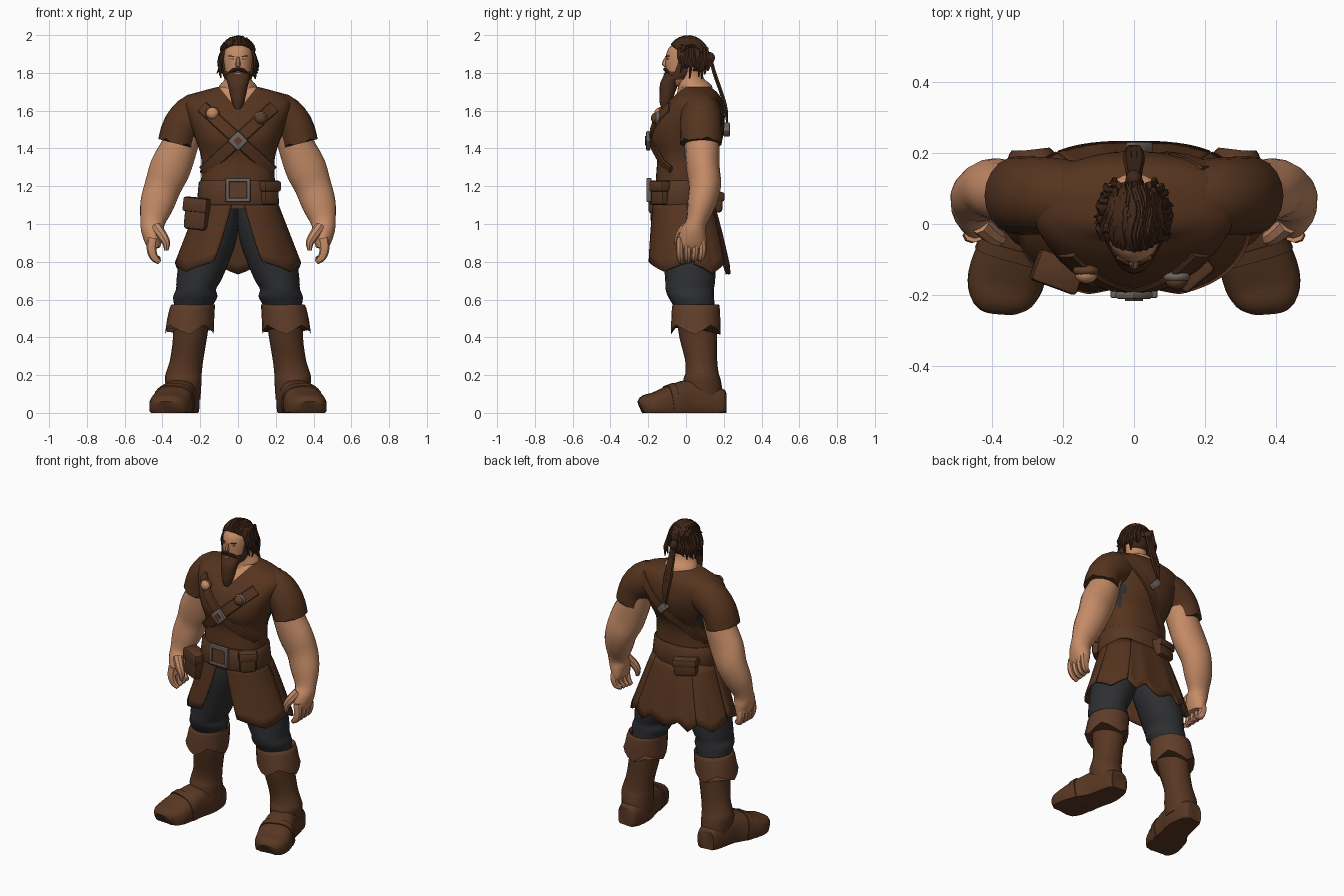
import bpy, bmesh, math, random
from mathutils import Vector, Matrix
from mathutils.bvhtree import BVHTree

random.seed(4)
if "Cube" in bpy.data.objects:
    bpy.data.objects.remove(bpy.data.objects["Cube"], do_unlink=True)
parts = []


def material(name, rgb):
    m = bpy.data.materials.new(name)
    m.use_nodes = True
    m.diffuse_color = (*rgb, 1)
    m.node_tree.nodes["Principled BSDF"].inputs["Base Color"].default_value = (*rgb, 1)
    return m


CLOTH = material("brown cloth", (.092, .034, .0135))
LEATHER = material("boot leather", (.097, .038, .0165))
TRIM = material("light leather", (.118, .047, .022))
SKIN = material("skin", (.56, .26, .135))
TROUSER = material("dark trouser", (.027, .028, .031))
HAIR = material("dark hair", (.05, .02, .0095))
BEARD = material("beard brown", (.075, .029, .013))
METAL = material("grey metal", (.16, .125, .11))


def add_mesh(name, bm, mats, rule=None):
    bmesh.ops.recalc_face_normals(bm, faces=bm.faces)
    if rule:
        for f in bm.faces:
            f.material_index = rule(f.calc_center_median())
    me = bpy.data.meshes.new(name)
    bm.to_mesh(me)
    bm.free()
    for m in mats:
        me.materials.append(m)
    ob = bpy.data.objects.new(name, me)
    bpy.context.collection.objects.link(ob)
    parts.append(ob)
    return ob


def smooth_rows(rows, steps):
    """Catmull-Rom interpolation of loft sections."""
    out = []
    for i in range(len(rows) - 1):
        a, b, c, d = rows[max(i - 1, 0)], rows[i], rows[i + 1], rows[min(i + 2, len(rows) - 1)]
        for k in range(steps):
            t = k / steps
            out.append([q + .5 * t * (r - p + t * (2 * p - 5 * q + 4 * r - s + t * (3 * (q - r) + s - p)))
                        for p, q, r, s in zip(a, b, c, d)])
    return out + [list(rows[-1])]


def tube(name, rows, mats, ref=None, n=16, p=2.0, steps=3, hem=None, rule=None, cuts=()):
    """Loft of rows (x, y, z, radius a, radius b); level rings unless ref is given."""
    rows = smooth_rows(rows, steps)
    bm = bmesh.new()
    rings = []
    for i, (x, y, z, ra, rb) in enumerate(rows):
        side, other = Vector((1, 0, 0)), Vector((0, 1, 0))
        if ref:
            t = (Vector(rows[min(i + 1, len(rows) - 1)][:3]) - Vector(rows[max(i - 1, 0)][:3])).normalized()
            side = Vector(ref)
            side = (side - t * side.dot(t)).normalized()
            other = t.cross(side)
        ring = []
        for k in range(n):
            a = math.tau * k / n
            c, s = math.cos(a), math.sin(a)
            v = Vector((x, y, z)) + side * (ra * math.copysign(abs(c) ** (2 / p), c)) \
                + other * (rb * math.copysign(abs(s) ** (2 / p), s))
            if hem and i == len(rows) - 1:
                v.z += hem(k)
            v.z = max(v.z, 0)
            ring.append(bm.verts.new(v))
        rings.append(ring)
    for r, q in zip(rings, rings[1:]):
        for k in range(n):
            bm.faces.new((r[k], r[(k + 1) % n], q[(k + 1) % n], q[k]))
    bm.faces.new(rings[0])
    bm.faces.new(rings[-1])
    for co, normal in cuts:
        bmesh.ops.bisect_plane(bm, geom=bm.verts[:] + bm.edges[:] + bm.faces[:], plane_co=co, plane_no=normal)
    return add_mesh(name, bm, mats, rule)


def box(name, loc, size, mat, rot=(0, 0, 0), bevel=0.0):
    bm = bmesh.new()
    bmesh.ops.create_cube(bm, size=1)
    bmesh.ops.scale(bm, vec=size, verts=bm.verts)
    if bevel:
        bmesh.ops.bevel(bm, geom=bm.edges[:], offset=bevel, segments=2, affect='EDGES', profile=.5)
    ob = add_mesh(name, bm, [mat])
    ob.location, ob.rotation_euler = loc, rot
    return ob


def ball(name, loc, size, mat, keep=None):
    bm = bmesh.new()
    bmesh.ops.create_uvsphere(bm, u_segments=20, v_segments=14, radius=1)
    bmesh.ops.transform(bm, matrix=Matrix.Translation(loc) @ Matrix.Diagonal((*size, 1)), verts=bm.verts)
    if keep:
        bad = [f for f in bm.faces if not keep(f.calc_center_median())]
        bmesh.ops.delete(bm, geom=bad, context='FACES')
    return add_mesh(name, bm, [mat])


# Tunic body with a cut V neck: height, half width, front y, back y
body = [(1.08, .2, -.165, .14), (1.23, .195, -.16, .125), (1.35, .195, -.155, .13), (1.45, .225, -.185, .18),
        (1.55, .26, -.165, .205), (1.64, .285, -.1, .195), (1.69, .23, -.05, .17), (1.725, .11, -.03, .13)]
torso = tube("tunic_body", [(0, (f + b) / 2, z, w, (b - f) / 2) for z, w, f, b in body], [CLOTH, SKIN, TROUSER],
             n=40, p=2.3, steps=4, cuts=[((0, 0, 1.6), (-1.25, 0, 1)), ((0, 0, 1.6), (1.25, 0, 1))],
             rule=lambda c: 1 if c.y < .03 and c.z > 1.6 + 1.25 * abs(c.x) else
             2 if abs(c.x) > .17 and -.01 < c.y < .13 and 1.36 < c.z < 1.49 else 0)
tree = BVHTree.FromPolygons([v.co for v in torso.data.vertices], [p.vertices[:] for p in torso.data.polygons])


def on_torso(x, z, side, lift=.001):
    hit = tree.ray_cast(Vector((x, side, z)), Vector((0, -side, 0)))[0]
    return (hit.y if hit else .04) + side * lift


def strap(name, ends, side, width):
    (x0, z0), (x1, z1) = ends
    pts = [(x0 + (x1 - x0) * i / 10, z0 + (z1 - z0) * i / 10) for i in range(11)]
    tube(name, [(x, on_torso(x, z, side), z, .009, width) for x, z in pts], [CLOTH],
         ref=(0, 1, 0), n=8, p=4, steps=1)


# Crossed straps, clasps and rosettes
strap("front_strap_left", [(.19, 1.62), (-.18, 1.28)], -1, .034)
strap("front_strap_right", [(-.19, 1.62), (.18, 1.28)], -1, .034)
strap("back_strap", [(.21, 1.65), (-.18, 1.26)], 1, .03)
box("chest_clasp", (0, -.2, 1.44), (.078, .024, .078), METAL, (0, math.pi / 4, 0), .008)
box("chest_clasp_centre", (0, -.211, 1.44), (.035, .012, .035), TRIM, (0, math.pi / 4, 0))
box("back_clasp", (.015, .216, 1.5), (.07, .034, .045), METAL, (0, math.pi / 4, 0), .008)
for side, x, z, mat in (("right", -.135, 1.585, SKIN), ("left", .12, 1.56, TRIM)):
    y = on_torso(x, z, -1, 0)
    ball("rosette_rim_" + side, (x, y - .004, z), (.038, .02, .036), METAL if x > 0 else TRIM)
    ball("rosette_" + side, (x, y - .014, z), (.032, .026, .031), mat)

# Belt, buckle and pouches
tube("belt", [(0, -.021, z, w, d) for z, w, d in ((1.1, .212, .167), (1.11, .218, .172), (1.22, .208, .16),
                                                 (1.23, .2, .154))], [LEATHER], n=40, p=2.3, steps=1)
box("buckle_plate", (0, -.193, 1.18), (.09, .012, .09), TRIM)
for s in (-1, 1):
    box("buckle_side_bar", (s * .056, -.196, 1.18), (.02, .026, .126), METAL, bevel=.004)
    box("buckle_cross_bar", (0, -.196, 1.18 + s * .053), (.126, .026, .02), METAL, bevel=.004)
for name, loc, size, turn in (("right_pouch", (-.215, -.135, 1.055), (.125, .08, .17), -.35),
                              ("left_pouch", (.165, -.135, 1.165), (.1, .06, .13), .7),
                              ("back_pouch", (-.1, .145, 1.12), (.14, .07, .11), .3)):
    tilt = .1 if loc[0] < 0 else 0
    box(name, loc, size, LEATHER, (0, tilt, turn), .018)
    box(name + "_flap", Vector(loc) + Vector((0, 0, size[2] * .27)), (size[0] + .012, size[1] + .014, size[2] * .45),
        LEATHER, (0, tilt, turn), .012)


# Skirt panels with pointed hems: angles run from the front, as (top, bottom)
def skirt_panel(name, start, end, drop, jags):
    bm = bmesh.new()
    grid = []
    for i in range(8):
        t, row = i / 7, []
        for j in range(19):
            u = j / 18
            a = math.radians((start[0] * (1 - t) + start[1] * t) * (1 - u) + (end[0] * (1 - t) + end[1] * t) * u)
            s, c = math.sin(a), math.cos(a)
            front, back = -.175 - .035 * t, .14 + .095 * t ** .8
            point = 1 - abs(2 * ((u * jags) % 1) - 1)
            power = .88 if c > 0 else .74
            row.append(bm.verts.new((math.copysign(abs(s) ** power, s) * (.205 + .128 * t),
                                     (front + back) / 2 - (back - front) / 2 * math.copysign(abs(c) ** power, c),
                                     1.13 - t * (drop + .05 * point))))
        grid.append(row)
    for r, q in zip(grid, grid[1:]):
        for j in range(18):
            bm.faces.new((r[j], r[j + 1], q[j + 1], q[j]))
    ob = add_mesh(name, bm, [CLOTH])
    ob.modifiers.new("thickness", 'SOLIDIFY').thickness = .012


for side, s in (("left", 1), ("right", -1)):
    skirt_panel("skirt_front_" + side, (s * 6, s * 20), (s * 95, s * 92), .33, 1)
    skirt_panel("skirt_back_" + side, (s * 93, s * 94), (s * 148, s * 145), .34, 1)
skirt_panel("skirt_back_middle", (146, 146), (214, 214), .345, 3)

# Limbs, built once and mirrored
for side, s in (("left", 1), ("right", -1)):
    def limb(name, rows, mat, **kw):
        tube(side + "_" + name, [(s * r[0], *r[1:]) for r in rows], [mat], **kw)

    limb("sleeve", [(.1, .065, 1.61, .1, .095), (.22, .078, 1.582, .108, .112), (.295, .08, 1.515, .11, .104),
                    (.325, .08, 1.425, .112, .1)], CLOTH, ref=(0, 1, 0), n=20, hem=lambda k: .014 * (k % 4 == 0))
    limb("arm", [(.27, .08, 1.53, .09, .09), (.31, .085, 1.41, .092, .098), (.357, .09, 1.3, .088, .11),
                 (.397, .1, 1.2, .085, .099), (.43, .08, 1.1, .074, .09), (.452, .055, 1.01, .055, .066),
                 (.452, .04, .96, .068, .06), (.447, .032, .9, .076, .044), (.44, .03, .87, .07, .03)],
         SKIN, ref=(0, 1, 0), n=18)
    for i, y in enumerate((-.03, .008, .045, .08)):
        limb("finger_%d" % i, [(.452, y, .925, .022, .028), (.458, y * 1.1, .87, .021, .026),
                               (.445, y, .825, .02, .022), (.415, y * .9, .797 + .006 * i, .013, .013)],
             SKIN, ref=(0, 1, 0), n=8)
    limb("thumb", [(.435, 0, .985, .03, .03), (.402, -.03, .94, .026, .027), (.38, -.04, .9, .021, .021),
                   (.38, -.042, .86, .011, .011)], SKIN, ref=(0, 1, 0), n=8)
    limb("trouser", [(.095, 0, 1.12, .1, .12), (.115, 0, 1.0, .118, .135), (.15, .01, .9, .138, .138),
                     (.18, .02, .8, .133, .138), (.208, .022, .7, .118, .132), (.222, .02, .655, .106, .128),
                     (.226, .027, .615, .117, .122), (.235, .04, .57, .104, .11), (.24, .05, .5, .1, .1)],
         TROUSER, n=20)
    limb("boot_shaft", [(.245, .055, .52, .098, .108), (.254, .065, .4, .09, .1), (.272, .08, .28, .088, .085),
                        (.287, .085, .21, .095, .088), (.29, .085, .17, .097, .1), (.285, .095, .07, .086, .105)],
         LEATHER, n=20)
    limb("boot_cuff", [(.235, .052, .555, .1, .105), (.235, .052, .575, .113, .12), (.243, .052, .55, .12, .127),
                       (.258, .052, .44, .129, .132)], TRIM, n=20, steps=2,
         hem=lambda k: (-.025, 0, .025, .01, -.01)[k % 5])
    limb("boot_foot", [(.287, .21, .05, .048, .06), (.287, .195, .05, .066, .078), (.29, .1, .05, .087, .11),
                       (.31, .01, .06, .09, .115), (.338, -.08, .05, .105, .095), (.363, -.16, .035, .108, .075),
                       (.375, -.215, .03, .09, .065), (.378, -.238, .022, .058, .042)],
         LEATHER, ref=(1, 0, 0), n=24, p=2.8)
    limb("toe_strap", [(.333, -.06, .055, .107, .104), (.343, -.095, .05, .11, .096)], LEATHER,
         ref=(1, 0, 0), n=24, p=2.8, steps=1)

# Neck, head and face
tube("neck", [(0, .045, 1.66, .12, .1), (0, .048, 1.73, .1, .09), (0, .02, 1.77, .068, .075),
              (0, .01, 1.83, .065, .07)], [SKIN], n=20)
tube("head", [(0, -.045, 1.73, .03, .035), (0, -.035, 1.765, .062, .068), (0, -.02, 1.82, .074, .088),
              (0, -.01, 1.88, .079, .098), (0, 0, 1.93, .074, .092), (0, 0, 1.965, .04, .05)], [SKIN], n=24)
tube("nose", [(0, -.1, 1.89, .007, .008), (0, -.113, 1.85, .013, .015), (0, -.108, 1.832, .011, .008)],
     [SKIN], n=8)
for s in (-1, 1):
    box("brow", (s * .034, -.098, 1.888), (.034, .012, .005), BEARD, (0, -s * .12, s * .3))
    box("eye", (s * .034, -.099, 1.873), (.02, .008, .005), METAL, (0, 0, s * .3))
    tube("moustache", [(0, -.112, 1.82, .009, .009), (s * .03, -.102, 1.812, .01, .01),
                       (s * .06, -.073, 1.785, .008, .008)], [HAIR], ref=(0, 0, 1), n=8)
    tube("sideburn", [(s * .076, -.015, 1.87, .01, .025), (s * .073, -.025, 1.81, .012, .035),
                      (s * .055, -.05, 1.765, .016, .04)], [BEARD], n=10)
box("lower_lip", (0, -.115, 1.797), (.03, .008, .007), SKIN)
tube("beard", [(0, -.052, 1.808, .069, .058), (0, -.065, 1.775, .066, .058), (0, -.088, 1.74, .054, .05),
               (0, -.1, 1.69, .044, .04), (0, -.108, 1.64, .031, .031), (0, -.11, 1.575, .005, .006)],
     [BEARD], n=16)

# Hair: cap, wavy swept strands, hanging locks, bun and tail
ball("hair_cap", (0, .012, 1.878), (.087, .106, .1), HAIR,
     lambda c: c.z > 1.925 or (c.y > -.025 and c.z > 1.84) or c.y > .03)
for i in range(54):
    u, phase = random.uniform(-.92, .92), random.uniform(0, math.tau)
    lift, stop = random.uniform(.94, 1.03), random.uniform(2.5, 3.3)
    rows = []
    for k in range(9):
        t = k / 8
        a, v = .68 + (stop - .68) * t, u * (1 - .25 * t) + .08 * math.sin(phase + 10 * t)
        w = math.sqrt(max(1 - v * v, .02))
        r = .004 + .009 * math.sin(math.pi * min(t + .12, .95))
        rows.append((.092 * v * lift, .012 - .11 * w * math.cos(a) * lift,
                     1.878 + .107 * w * math.sin(a) * lift, r, r))
    tube("hair_strand", rows, [HAIR], ref=(1, 0, 0), n=5, steps=1)
for s in (-1, 1):
    for i in range(10):
        y, low = -.035 + .016 * i, random.uniform(1.765, 1.84)
        x = s * math.sqrt(max(1 - ((y - .012) / .12) ** 2, .1)) * .086
        tube("side_lock", [(x * .85, y, 1.935, .008, .012), (x * random.uniform(.98, 1.14), y, 1.88, .012, .014),
                           (x * random.uniform(1.02, 1.24), y + .012, 1.84, .01, .012),
                           (x * random.uniform(.95, 1.35), y + .006, low, .003, .003)],
             [HAIR], n=6, steps=2)
ball("hair_bun", (0, .125, 1.88), (.024, .028, .03), HAIR)
for i in range(3):
    x = .012 * (i - 1)
    tube("hair_tail", [(x, .13, 1.88, .01, .01), (x, .15, 1.8, .012, .012), (x * 1.3, .185, 1.7, .015, .012),
                       (x, .21, 1.61, .012, .012), (x * .3, .22, 1.51 + .02 * i, .003, .003)], [HAIR], n=6)

bpy.ops.object.select_all(action='DESELECT')
for ob in parts:
    ob.select_set(True)
bpy.context.view_layer.objects.active = torso
bpy.ops.object.shade_smooth_by_angle(angle=math.radians(42))
